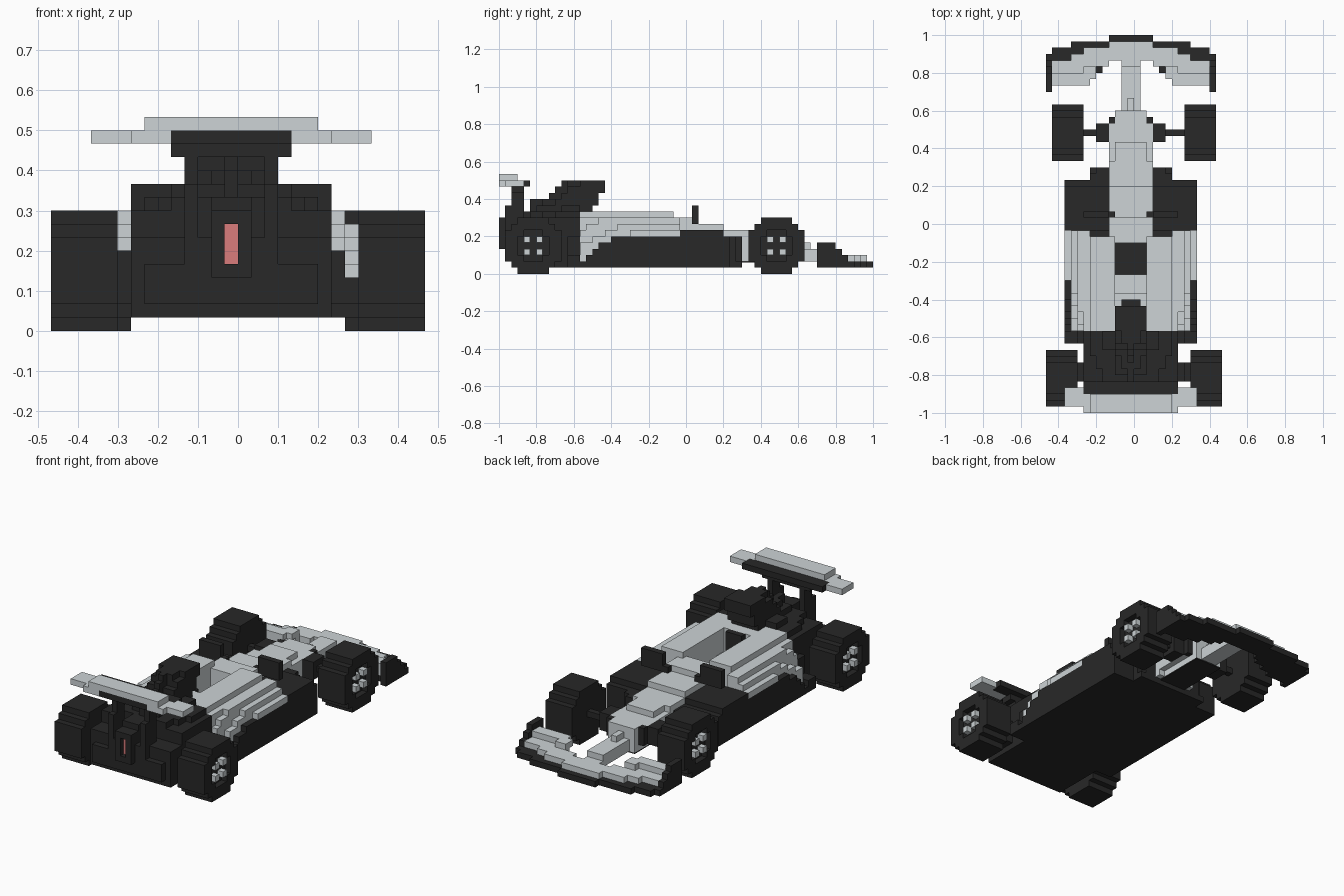
import bpy, bmesh
from mathutils import Matrix, Vector

if "Cube" in bpy.data.objects:
    bpy.data.objects.remove(bpy.data.objects["Cube"], do_unlink=True)

U = 1 / 30  # block size


def material(name, rgb):
    m = bpy.data.materials.new(name)
    m.use_nodes = True
    m.diffuse_color = (*rgb, 1)
    m.node_tree.nodes["Principled BSDF"].inputs["Base Color"].default_value = (*rgb, 1)
    return m


DARK = material("charcoal", (0.021, 0.021, 0.021))
LIGHT = material("light grey", (0.61, 0.655, 0.67))
RED = material("rear light red", (0.70, 0.20, 0.20))


def part(name, mat, boxes, mirror=False):
    """One object from boxes (x0, x1, y0, y1, z0, z1) in block units.
    mirror=True also adds each box reflected about the car's centre, x = -0.5."""
    bm = bmesh.new()
    all_boxes = list(boxes)
    if mirror:
        all_boxes += [(-1 - b[1], -1 - b[0], *b[2:]) for b in boxes]
    for x0, x1, y0, y1, z0, z1 in all_boxes:
        centre = Vector((x0 + x1, y0 + y1, z0 + z1)) * U / 2
        size = Vector((x1 - x0, y1 - y0, z1 - z0)) * U
        bmesh.ops.create_cube(bm, size=1, matrix=Matrix.Translation(centre) @ Matrix.Diagonal((*size, 1)))
    me = bpy.data.meshes.new(name)
    bm.to_mesh(me)
    bm.free()
    me.materials.append(mat)
    ob = bpy.data.objects.new(name, me)
    bpy.context.collection.objects.link(ob)


# Wheels: stepped discs with a rounded recess holding four posts
def wheel(name, x_in, x_out, yc):
    side = 1 if x_out > 0 else -1
    rim = x_out - side
    lo, hi = sorted((x_in, rim))
    flo, fhi = sorted((rim, x_out))
    tyre, hub = [], []
    # rows: bottom, top, half width, half width of the recess
    for z0, z1, w, r in [(0, 1, 2.5, 0), (1, 2, 3.5, 0), (2, 3, 4.5, 1.5), (3, 6, 4.5, 2.5),
                         (6, 7, 4.5, 1.5), (7, 8, 3.5, 0), (8, 9, 2.5, 0)]:
        tyre.append((lo, hi, yc - w, yc + w, z0, z1))
        tyre += [(flo, fhi, yc - w, yc - r, z0, z1), (flo, fhi, yc + r, yc + w, z0, z1)]
    for dy in (-1, 1):
        for dz in (-1, 1):
            hub.append((flo, fhi, yc + dy - .5, yc + dy + .5, 4 + dz, 5 + dz))
    part(name + "_tyre", DARK, tyre)
    part(name + "_hub_posts", LIGHT, hub)


for s, label in ((1, "left"), (-1, "right")):
    wheel("nose_wheel_" + label, 8 * s, 13 * s, 14.5)
    wheel("tail_wheel_" + label, 9 * s, 14 * s, -24.5)

# Floor and keel under the nose
part("floor", DARK, [(-11, 10, -19, 7, 1, 2), (-8, 7, -28, -19, 1, 2), (-7, 6, 7, 9, 1, 2)])
part("keel", DARK, [(-3, 2, 9, 18, 1.8, 2)])

# Side pods: dark stepped flanks and fronts, pale covers stepping down outwards and rearwards
part("pod_flanks", DARK, [
    (-11, -10, -12, -1, 1, 6), (-11, -10, -14, -12, 1, 5), (-11, -10, -15, -14, 1, 4),
    (-11, -10, -16, -15, 1, 3)], mirror=True)
part("pod_fronts", DARK, [
    (-11, -4, -1, 6, 1, 7), (-11, -4, 6, 7, 1, 6), (-7, -4, 7, 8, 1, 6),
    (-6, -4, 8, 9, 1, 6)], mirror=True)
part("pod_covers", LIGHT, [
    (-11, -10, -9, -1, 6, 7), (-10, -9, -17, -1, 2, 5), (-10, -9, -15, -1, 5, 6),
    (-10, -9, -13, -1, 6, 7), (-10, -9, -11, -1, 7, 8), (-9, -8, -17, -1, 2, 7),
    (-9, -8, -16, -1, 7, 8), (-9, -8, -14, -1, 8, 9), (-8, -7, -17, -1, 2, 9),
    (-7, -3, -17, -2, 2, 10)], mirror=True)

# Central body and low, flat nose
part("monocoque", LIGHT, [
    (-4, 3, -3, 1, 2, 9), (-4, 3, 1, 6, 2, 8), (-4, 3, 6, 10, 2, 7),
    (-4, 3, 10, 16, 3, 6), (-3, 2, 10, 16, 2, 3), (-3, 2, 10, 13, 6, 7), (-3, 2, 16, 18, 2, 6)])
part("nose", LIGHT, [
    (-2, 1, 18, 25, 2, 4), (-1, 0, 18, 20, 4, 5), (-2, 1, 25, 27, 2, 3)])

# Cockpit
part("cockpit_floor", DARK, [(-3, 2, -8, -3, 2, 4)])
part("cockpit_seat", LIGHT, [
    (-3, 2, -11, -8, 2, 5), (-3, 2, -13, -11, 2, 6), (-3, 2, -16, -13, 2, 10)])
part("headrest", DARK, [(-2, 1, -13, -12, 6, 10)])

# Mirrors
part("mirrors", DARK, [(-8, -4, 1, 2, 8, 11), (-5, -3, 1, 2, 8, 9)], mirror=True)

# Engine cover: hull narrowing rearwards, with a raised air intake and spine
part("engine_hull", DARK, [
    (-8, 7, -25, -17, 2, 9), (-8, 7, -28, -25, 2, 7), (-7, 6, -21, -17, 9, 10),
    (-6, 5, -23, -21, 9, 10), (-5, 4, -25, -23, 9, 10), (-5, 4, -20, -17, 10, 11)])
part("air_intake", DARK, [
    (-3, 2, -24, -15, 10, 11), (-3, 2, -21, -14, 11, 12), (-2, 1, -23, -21, 11, 12),
    (-1, 0, -25, -23, 10, 12), (-3, 2, -20, -14, 12, 13), (-1, 0, -22, -20, 12, 13),
    (-3, 2, -19, -13, 13, 14), (-1, 0, -21, -19, 13, 14), (-3, 2, -17, -13, 14, 15),
    (-2, 1, -19, -17, 14, 15), (-1, 0, -20, -19, 14, 15), (-2, 1, -28, -25, 7, 10)])

# Tail structure with a light set into a slot
part("tail_block", DARK, [
    (-7, 6, -29, -28, 2, 5), (-3, 2, -29, -28, 5, 7), (-2, 1, -29, -28, 7, 9),
    (-2, -1, -30, -29, 4, 9), (0, 1, -30, -29, 4, 9), (-1, 0, -30, -29, 4, 5),
    (-1, 0, -30, -29, 8, 9)])
part("tail_light", RED, [(-1, 0, -29.15, -28.95, 5, 8)])
part("tail_axle", DARK, [(-9, -8, -25, -22, 2, 6), (-10, -9, -25, -22, 2, 4)], mirror=True)
part("hull_corners", DARK, [(-9, -8, -19, -17, 2, 6), (-11, -9, -19, -17, 2, 3)], mirror=True)

# Tail wing
part("tail_wing", LIGHT, [
    (-11, -8, -29, -26, 14, 15), (7, 10, -29, -26, 14, 15),
    (-8, -5, -30, -27, 14, 15), (4, 7, -30, -27, 14, 15), (-7, 6, -30, -27, 15, 16)])
part("tail_wing_underside", DARK, [
    (-5, 4, -30, -27, 14, 15), (-8, 7, -27, -25, 14, 15), (-5, 4, -28, -26, 13, 14)])
part("tail_wing_posts", DARK, [(-4, -3, -28, -26, 7, 13), (-4, -3, -29, -28, 5, 11)], mirror=True)

# Nose suspension
part("nose_suspension", DARK, [
    (-9, -4, 14, 15, 4, 5), (-6, -4, 13, 16, 3, 6), (-4, -3, 16, 17, 3, 6)], mirror=True)

# Nose wing: swept dark plane, pale flaps, end plates
part("nose_wing_plane", DARK, [
    (-13, -9, 22, 28, 1, 2), (-10, -7, 23, 29, 1, 2), (-7, -5, 24, 29, 1, 2),
    (-5, -4, 25, 29, 1, 2), (-4, -0.5, 26, 30, 1, 2)], mirror=True)
part("nose_wing_flaps", LIGHT, [
    (-13, -10, 22, 26, 2, 3), (-10, -8, 22, 27, 2, 3), (-8, -6, 24, 28, 2, 3),
    (-6, -4, 25, 28, 2, 3), (-4, -0.5, 26, 29, 2, 3),
    (-13, -7, 22, 24, 3, 4), (-8, -6, 23, 25, 3, 4)], mirror=True)
part("nose_wing_end_plates", DARK, [
    (-14, -13, 21, 24, 1, 5), (-14, -13, 24, 25, 1, 4), (-14, -13, 25, 26, 1, 3),
    (-14, -13, 26, 27, 1, 2)], mirror=True)
